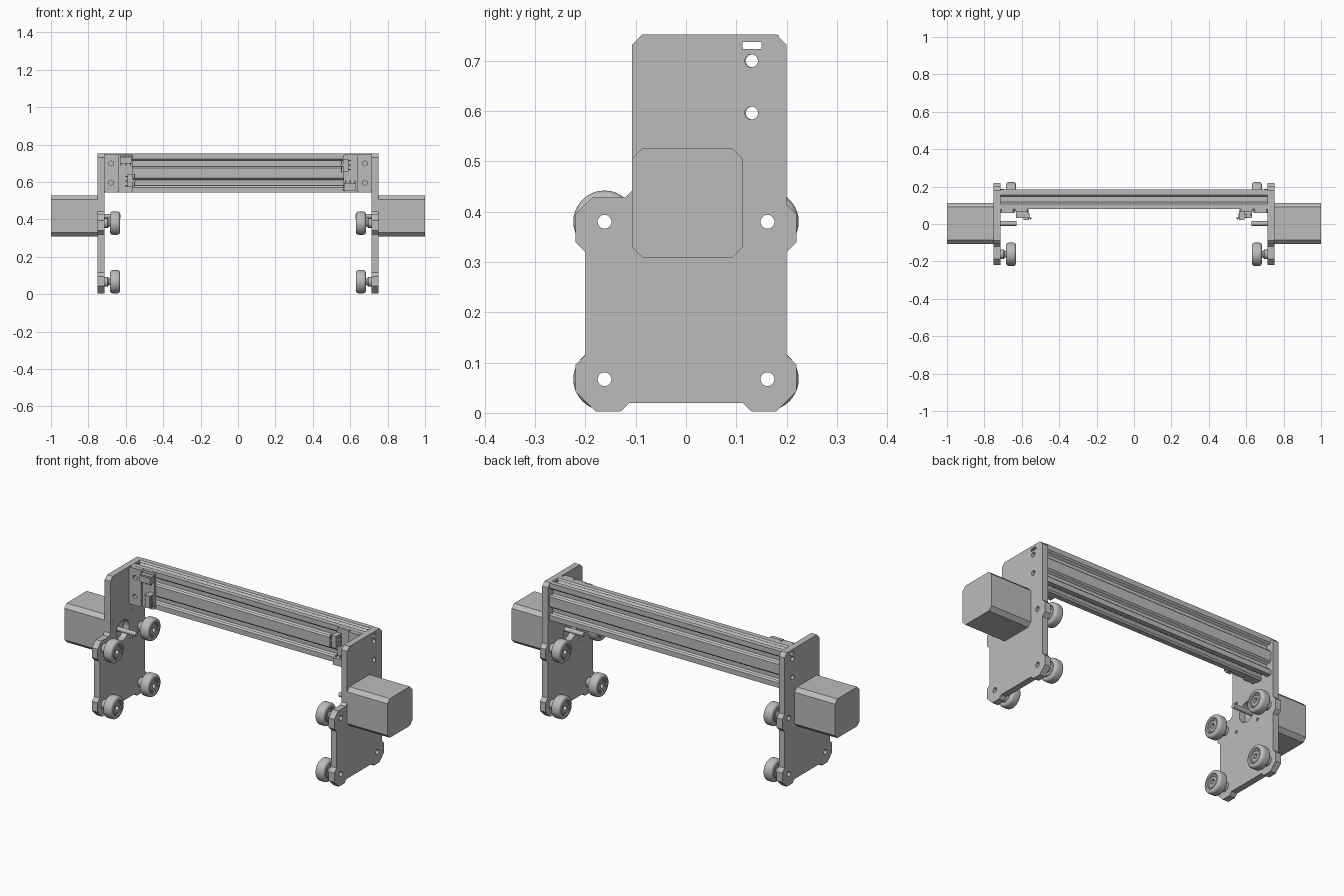
import bpy, bmesh
from math import sin, cos, pi, tau, radians
from mathutils import Matrix, Vector

old = bpy.data.objects.get("Cube")
if old:
    bpy.data.objects.remove(old, do_unlink=True)

grey = bpy.data.materials.new("light grey metal")
grey.use_nodes = True
COL = (0.5, 0.5, 0.5, 1)
grey.diffuse_color = COL
grey.node_tree.nodes["Principled BSDF"].inputs["Base Color"].default_value = COL

MM = 0.00518                      # one millimetre of hardware
PLATE_IN, PLATE_OUT = 0.715, 0.75
BEAM_Y, BEAM_Z = 0.132, 0.648
MOTOR_Y, MOTOR_Z = 0.0025, 0.4175
# cyclic axis maps: profile plane (y, z) along x, or (z, x) along y
ALONG_X = Matrix(((0, 0, 1), (1, 0, 0), (0, 1, 0))).to_4x4()
ALONG_Y = Matrix(((0, 1, 0), (0, 0, 1), (1, 0, 0))).to_4x4()
HALF_TURN = Matrix.Translation((0, 0, 2 * BEAM_Z)) @ Matrix.Diagonal((-1, 1, -1, 1))


def finish(name, bm, mirror=True):
    bmesh.ops.remove_doubles(bm, verts=bm.verts, dist=1e-5)
    bmesh.ops.recalc_face_normals(bm, faces=bm.faces)
    me = bpy.data.meshes.new(name)
    bm.to_mesh(me)
    bm.free()
    me.materials.clear()
    me.materials.append(grey)
    ob = bpy.data.objects.new(name, me)
    bpy.context.collection.objects.link(ob)
    bpy.ops.object.select_all(action="DESELECT")
    ob.select_set(True)
    bpy.context.view_layer.objects.active = ob
    bpy.ops.object.shade_smooth_by_angle(angle=radians(30))
    if mirror:
        ob.modifiers.new("other side", "MIRROR").use_axis[0] = True
    return ob


def circle(u, v, r, n=24):
    return [(u + r * cos(tau * i / n), v + r * sin(tau * i / n)) for i in range(n)]


def rect(u0, u1, v0, v1, c=0):
    if not c:
        return [(u0, v0), (u1, v0), (u1, v1), (u0, v1)]
    return [(u0 + c, v0), (u1 - c, v0), (u1, v0 + c), (u1, v1 - c),
            (u1 - c, v1), (u0 + c, v1), (u0, v1 - c), (u0, v0 + c)]


def prism(name, loops, lo, hi, axis, mirror=True, turn=None):
    """Extrude an outline (first loop) with holes (other loops)."""
    cu = bpy.data.curves.new(name, "CURVE")
    cu.dimensions, cu.fill_mode, cu.extrude = "2D", "BOTH", (hi - lo) / 2
    for loop in loops:
        sp = cu.splines.new("POLY")
        sp.points.add(len(loop) - 1)
        for p, (u, v) in zip(sp.points, loop):
            p.co = (u, v, 0, 1)
        sp.use_cyclic_u = True
    tmp = bpy.data.objects.new(name + " outline", cu)
    bpy.context.collection.objects.link(tmp)
    me = bpy.data.meshes.new_from_object(tmp.evaluated_get(bpy.context.evaluated_depsgraph_get()))
    bpy.data.objects.remove(tmp, do_unlink=True)
    bpy.data.curves.remove(cu)
    bm = bmesh.new()
    bm.from_mesh(me)
    bpy.data.meshes.remove(me)
    m = axis @ Matrix.Translation((0, 0, (lo + hi) / 2))
    bm.transform(turn @ m if turn else m)
    return finish(name, bm, mirror)


def lathe(name, profile, y, z, steps=40):
    """Turn a closed (x, radius) profile round an axis along x."""
    bm = bmesh.new()
    vs = [bm.verts.new((x, y, z + r)) for x, r in profile]
    es = [bm.edges.new((vs[i - 1], vs[i])) for i in range(len(vs))]
    bmesh.ops.spin(bm, geom=vs + es, cent=(0, y, z), axis=(1, 0, 0), angle=tau, steps=steps)
    return finish(name, bm)


# Side plates with wheel ears, wheel holes, motor bore and beam screw holes
wheel_spots = [(y, z) for z in (0.067, 0.38) for y in (-0.162, 0.162)]
right_edge = [(0.112, 0.02), (0.13, 0.003), (0.18, 0.003), (0.22, 0.043), (0.22, 0.095),
              (0.2, 0.115), (0.2, 0.32), (0.22, 0.34), (0.22, 0.395)]
left_edge = [(-y, z) for y, z in reversed(right_edge)]
outline = (right_edge + [(0.2, 0.415), (0.2, 0.732), (0.18, 0.752), (-0.087, 0.752),
                         (-0.107, 0.732), (-0.107, 0.442), (-0.121, 0.428), (-0.187, 0.428)]
           + left_edge)
holes = [circle(y, z, 0.0138) for y, z in wheel_spots]
holes += [circle(BEAM_Y - 0.002, BEAM_Z + s * 10 * MM, 0.013) for s in (-1, 1)]
holes += [circle(MOTOR_Y, MOTOR_Z, 0.057, 40), rect(0.112, 0.15, 0.723, 0.737)]
holes += [circle(MOTOR_Y + a * 0.08, MOTOR_Z + b * 0.08, 0.008, 16) for a in (-1, 1) for b in (-1, 1)]
prism("side_plate", [outline] + holes, PLATE_IN, PLATE_OUT, ALONG_X)

# Motors and shafts
h = 0.1095
prism("motor", [rect(MOTOR_Y - h, MOTOR_Y + h, MOTOR_Z - h, MOTOR_Z + h, 0.021)],
      PLATE_OUT, 1.0, ALONG_X)
prism("motor_shaft", [circle(MOTOR_Y, MOTOR_Z, 0.0125)], 0.628, PLATE_OUT + 0.005, ALONG_X)

# Wheels with rounded treads, stepped hubs and spacers
W0, W1, R, B = 0.63, 0.684, 0.062, 0.0138
half = [(W0 + 0.004, B), (W0 + 0.004, 0.026), (W0 + 0.001, 0.028), (W0 + 0.001, 0.034),
        (W0 + 0.004, 0.037), (W0, 0.042), (W0, R - 0.014)]
half += [(W0 + 0.014 * (1 - cos(a)), R - 0.014 + 0.014 * sin(a))
         for a in (pi / 8, pi / 4, 3 * pi / 8, pi / 2)]
wheel_profile = half + [(W0 + W1 - x, r) for x, r in reversed(half)]
spacer_profile = [(W1 - 0.005, B), (W1 - 0.005, 0.017), (W1 + 0.005, 0.017),
                  (W1 + 0.013, 0.026), (PLATE_IN, 0.026), (PLATE_IN, B)]
for i, (y, z) in enumerate(wheel_spots):
    lathe(f"wheel_{i + 1}", wheel_profile, y, z)
    lathe(f"wheel_spacer_{i + 1}", spacer_profile, y, z, 24)

# Slotted cross beam: one slot shape repeated round the section
SLOT = [(-4.7, 0), (-3, 1.7), (-5.4, 1.7), (-5.4, 3.1), (-3.2, 5.8)]
SLOT += [(-a, d) for a, d in reversed(SLOT)]


def slot(centre, along, inward):
    c, a, n = Vector(centre), Vector(along), Vector(inward)
    return [tuple(c + a * s + n * d) for s, d in SLOT]


section = [(-10, -20)] + slot((0, -20), (1, 0), (0, 1)) + [(10, -20)]
section += slot((10, -10), (0, 1), (-1, 0)) + slot((10, 10), (0, 1), (-1, 0)) + [(10, 20)]
section += slot((0, 20), (-1, 0), (0, -1)) + [(-10, 20)]
section += slot((-10, 10), (0, -1), (1, 0)) + slot((-10, -10), (0, -1), (1, 0))
bores = [circle(0, s * 10, 2.5) for s in (-1, 1)]
scaled = [[(BEAM_Y + u * MM, BEAM_Z + v * MM) for u, v in loop] for loop in [section] + bores]
prism("cross_beam", scaled, -PLATE_IN, PLATE_IN, ALONG_X, mirror=False)

# End switch brackets: the second is the first given a half turn
Z0, Z1 = 0.545, 0.751
for side, turn in (("right", None), ("left", HALF_TURN)):
    def part(name, loops, y0, y1):
        prism(f"{side}_{name}", loops, y0, y1, ALONG_Y, mirror=False, turn=turn)

    screw = [circle(BEAM_Z + s * 10 * MM, -0.678, 0.014, 6) for s in (-1, 1)]
    part("bracket", [rect(Z0, Z1, -PLATE_IN, -0.64, 0.006)] + screw, 0.058, 0.08)
    part("switch_mount", [rect(Z0, Z1, -0.64, -0.565, 0.006)], 0.068, 0.08)
    # flat switch near the top
    part("flat_switch", [rect(0.70, 0.735, -0.632, -0.566)], 0.032, 0.068)
    part("flat_switch_lever", [rect(0.737, 0.742, -0.632, -0.56)], 0.036, 0.06)
    part("flat_switch_button", [rect(0.735, 0.739, -0.594, -0.586)], 0.042, 0.054)
    for x in (-0.625, -0.6, -0.575):
        part("flat_switch_pin", [rect(0.688, 0.70, x - 0.003, x + 0.003)], 0.044, 0.054)
    # upright switch near the bottom
    part("upright_switch", [rect(0.572, 0.64, -0.592, -0.562)], 0.022, 0.068)
    part("upright_switch_lever", [rect(0.575, 0.645, -0.556, -0.551)], 0.024, 0.036)
    part("upright_switch_button", [rect(0.60, 0.61, -0.562, -0.548)], 0.026, 0.034)
    for z in (0.58, 0.605, 0.63):
        part("upright_switch_pin", [rect(z - 0.003, z + 0.003, -0.604, -0.592)], 0.034, 0.05)
